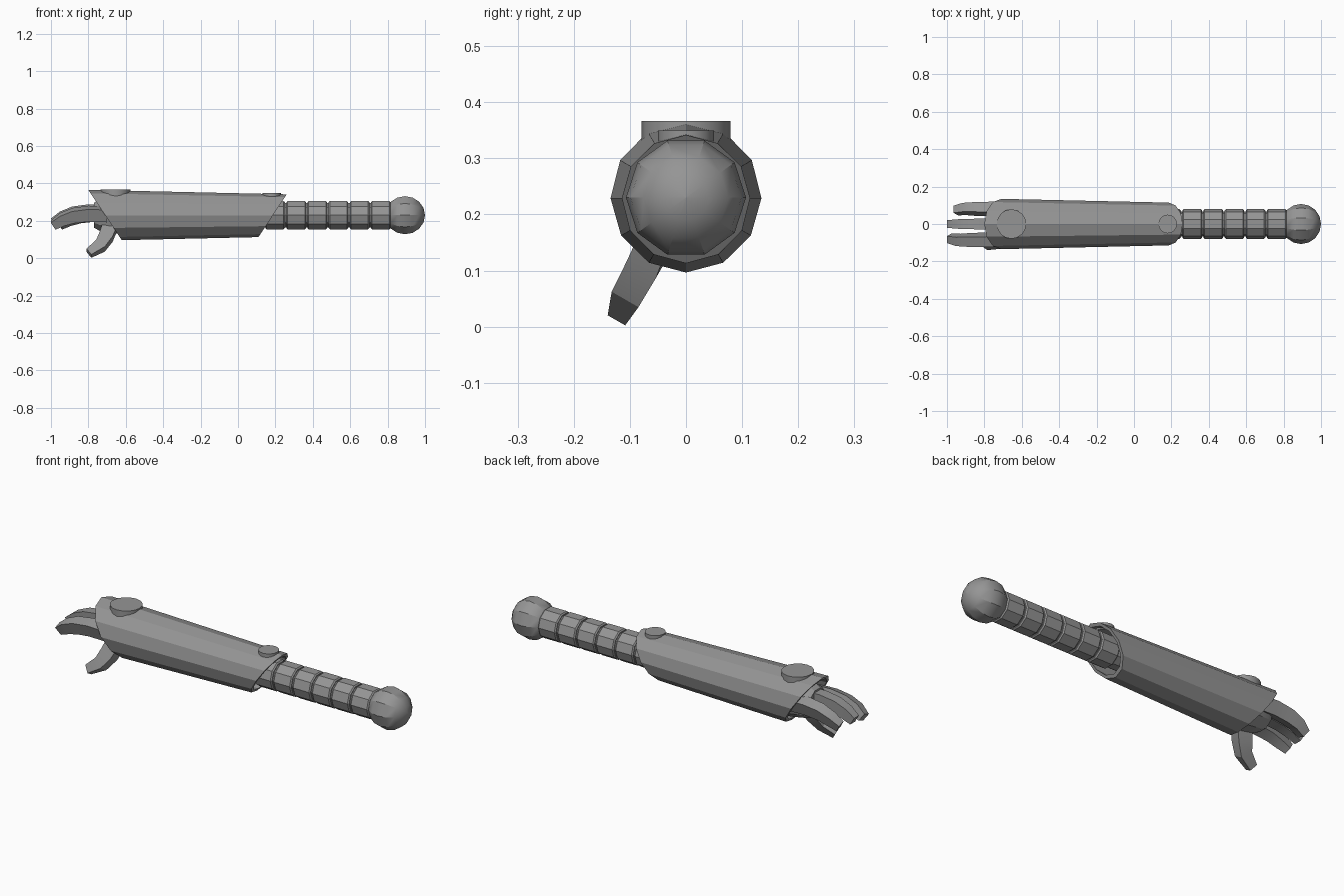
import bpy, bmesh, math
from mathutils import Vector

if "Cube" in bpy.data.objects:
    bpy.data.objects.remove(bpy.data.objects["Cube"])

metal = bpy.data.materials.new("grey_metal")
metal.use_nodes = True
GREY = (0.3, 0.3, 0.3, 1)
metal.diffuse_color = GREY
metal.node_tree.nodes["Principled BSDF"].inputs["Base Color"].default_value = GREY

AXIS_Z = 0.23


def from_loops(name, loops, closed=False):
    """Skin a list of equal point loops; cap the ends unless closed."""
    bm = bmesh.new()
    rings = [[bm.verts.new(p) for p in loop] for loop in loops]
    n = len(rings[0])
    pairs = list(zip(rings, rings[1:]))
    if closed:
        pairs.append((rings[-1], rings[0]))
    else:
        bm.faces.new(rings[0])
        bm.faces.new(rings[-1])
    for a, b in pairs:
        for i in range(n):
            j = (i + 1) % n
            bm.faces.new((a[i], a[j], b[j], b[i]))
    bmesh.ops.remove_doubles(bm, verts=bm.verts, dist=0.0001)
    bmesh.ops.recalc_face_normals(bm, faces=bm.faces)
    mesh = bpy.data.meshes.new(name)
    bm.to_mesh(mesh)
    bm.free()
    mesh.materials.append(metal)
    obj = bpy.data.objects.new(name, mesh)
    bpy.context.collection.objects.link(obj)
    bpy.ops.object.select_all(action="DESELECT")
    obj.select_set(True)
    bpy.context.view_layer.objects.active = obj
    bpy.ops.object.shade_smooth_by_angle(angle=math.radians(25))
    return obj


def lathe_x(name, profile, sides=10):
    """Turn (x, radius) points around the arm axis, a flat side on top."""
    angles = [(i + 0.5) * math.tau / sides for i in range(sides)]
    return from_loops(name, [[(x, r * math.sin(a), AXIS_Z + r * math.cos(a))
                              for a in angles] for x, r in profile])


def sweep(name, path, side):
    """Sweep a tapered box section along (x, y, z, width, height) points."""
    side = Vector(side).normalized()
    points = [Vector(p[:3]) for p in path]
    loops = []
    for i, (p, row) in enumerate(zip(points, path)):
        along = points[min(i + 1, len(points) - 1)] - points[max(i - 1, 0)]
        up = along.cross(side).normalized()
        s, u = side * row[3] / 2, up * row[4] / 2
        loops.append([p + s + u, p + s - u, p - s - u, p - s + u])
    return from_loops(name, loops)


# Shoulder ball with its pole along the arm
R = 0.107
lathe_x("shoulder_ball", [(0.893 - R * math.cos(t), R * math.sin(t))
                          for t in [max(0.001, math.pi * k / 8) for k in range(8)] + [3.14]])

# Upper arm: a core with five ribbed segments
lathe_x("upper_arm_core", [(-0.6, 0.068), (0.86, 0.068)])
for k in range(6):
    x0 = 0.146 + 0.113 * k
    x1 = x0 + 0.104
    lathe_x(f"arm_segment_{k + 1}", [(x0, 0.073), (x0 + 0.006, 0.079),
                                     (x1 - 0.006, 0.079), (x1, 0.073)])


# Forearm sleeve: a tapered twelve-sided shell cut at a slant on both ends
def sleeve_loop(end, inset):
    loop = []
    for i in range(12):
        a = i * math.tau / 12
        x = end
        for _ in range(8):
            r = 0.1365 - 0.0225 * (x + 0.8) - inset
            z = AXIS_Z - 0.001 + r * math.cos(a)
            x = -0.8 + (0.365 - z) * 0.667 if end < 0 else 0.26 - (0.341 - z) * 0.66
        loop.append((x, r * math.sin(a), z))
    return loop


from_loops("forearm_sleeve", [sleeve_loop(-0.7, 0), sleeve_loop(0.2, 0),
                              sleeve_loop(0.2, 0.015), sleeve_loop(-0.7, 0.015)], closed=True)


# Round studs on top of the sleeve
def stud(name, x, radius, bottom, top):
    from_loops(name, [[(x + radius * math.cos(i * math.tau / 16),
                        radius * math.sin(i * math.tau / 16), z) for i in range(16)]
                      for z in (bottom, top)])


stud("wrist_stud", -0.655, 0.079, 0.33, 0.367)
stud("elbow_stud", 0.18, 0.05, 0.315, 0.35)

# Palm tapering out of the sleeve
lathe_x("palm", [(-0.77, 0.07), (-0.74, 0.088), (-0.64, 0.105), (-0.5, 0.11)])

# Three curled fingers, the outer two rolled and set lower
for name, y, drop, roll, shorten in (("front_finger", -0.085, 0.015, 0.35, 0),
                                     ("middle_finger", 0, 0, 0, 0),
                                     ("back_finger", 0.08, 0.015, -0.35, 0.035)):
    curl = [(-0.70, 0.250, 0.058, 0.07), (-0.80, 0.253, 0.058, 0.07),
            (-0.88, 0.243, 0.055, 0.068), (-0.94, 0.222, 0.05, 0.06),
            (-0.988, 0.193, 0.04, 0.046)]
    sweep(name, [(x + shorten, y * (1 - 0.1 * (k == 4)), z - drop, w, h)
                 for k, (x, z, w, h) in enumerate(curl)],
          (0, math.cos(roll), math.sin(roll)))

# Thumb curving down and forward
sweep("thumb", [(-0.68, -0.045, 0.18, 0.055, 0.08), (-0.705, -0.072, 0.115, 0.06, 0.075),
                (-0.735, -0.098, 0.067, 0.055, 0.062), (-0.797, -0.115, 0.027, 0.036, 0.044)],
      (0, 0.87, -0.5))
